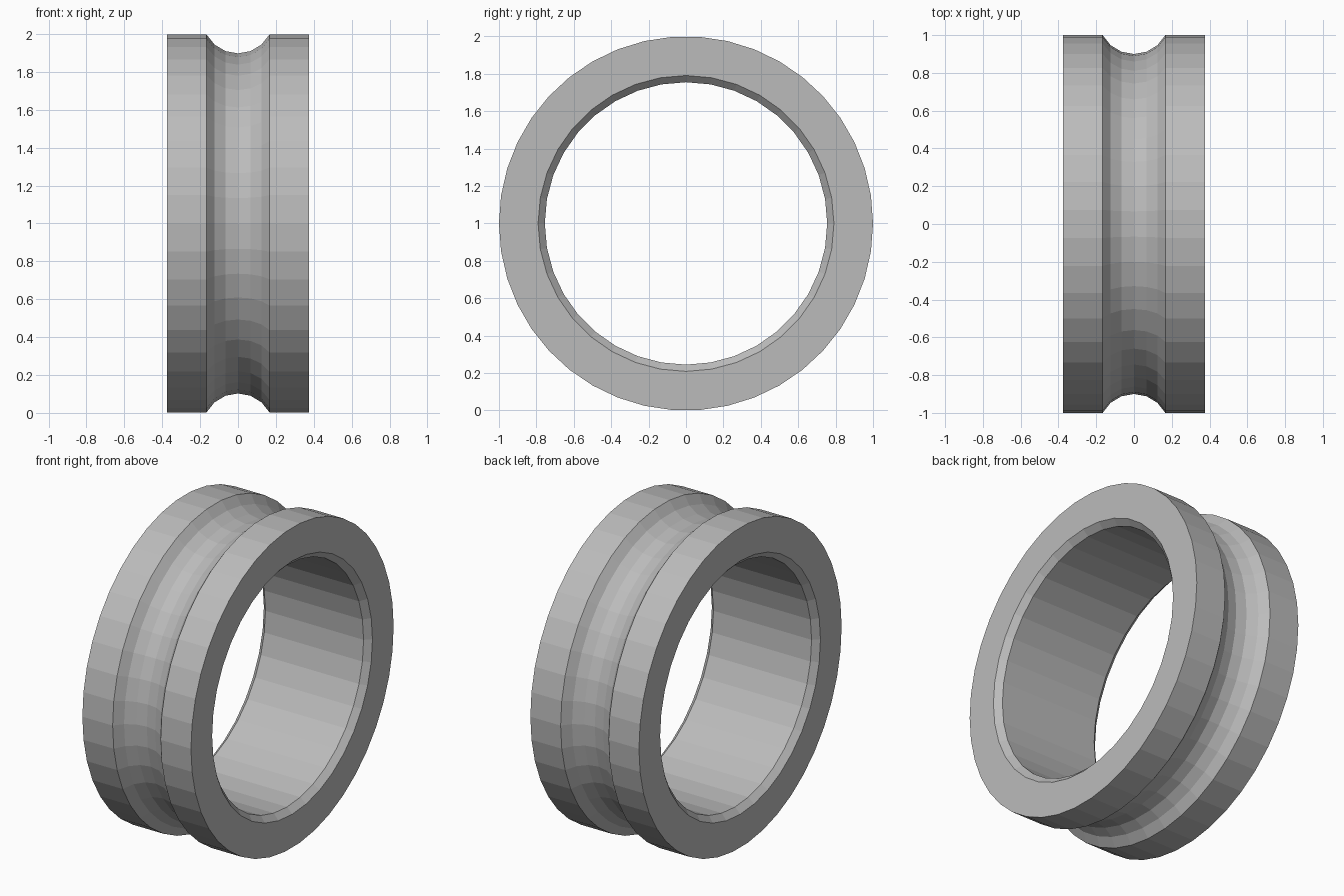
import bpy, bmesh
from math import sin, cos, tau, asin, pi

old = bpy.data.objects.get("Cube")
if old:
    bpy.data.objects.remove(old, do_unlink=True)

HALF, OUTER, BORE, CHAMFER = 0.375, 1.0, 0.755, 0.036
LIP, DEPTH = 0.166, 0.1


def revolve(bm, profile, sides):
    """Sweep (x, radius) points around the x axis; return the first and last loops' edges."""
    rings = []
    for x, r in profile:
        rings.append([bm.verts.new((x, r * cos(tau * i / sides), 1 + r * sin(tau * i / sides)))
                      for i in range(sides)])
    for a, b in zip(rings, rings[1:]):
        for i in range(sides):
            j = (i + 1) % sides
            bm.faces.new((a[i], a[j], b[j], b[i]))
    return [[bm.edges.get((r[i], r[i - 1])) for i in range(sides)] for r in (rings[0], rings[-1])]


# Concave groove around the middle of the rim
radius = (LIP ** 2 + DEPTH ** 2) / (2 * DEPTH)
sweep = asin(LIP / radius)
groove = [(radius * sin(sweep * k / 3),
           OUTER - DEPTH + radius * (1 - cos(sweep * k / 3))) for k in range(-3, 4)]

# Rim and chamfered bore
bm = bmesh.new()
rim = revolve(bm, [(-HALF, OUTER), *groove, (HALF, OUTER)], 42)
bore = revolve(bm, [(-HALF, BORE + CHAMFER), (CHAMFER - HALF, BORE),
                    (HALF - CHAMFER, BORE), (HALF, BORE + CHAMFER)], 36)

# Flat side faces
for outer_loop, inner_loop in zip(rim, bore):
    bmesh.ops.triangle_fill(bm, use_beauty=True, edges=outer_loop + inner_loop)
bmesh.ops.recalc_face_normals(bm, faces=bm.faces)

mesh = bpy.data.meshes.new("grooved_ring")
bm.to_mesh(mesh)
bm.free()
ring = bpy.data.objects.new("grooved_ring", mesh)
bpy.context.collection.objects.link(ring)

# Plain grey finish
grey = bpy.data.materials.new("plain grey")
grey.use_nodes = True
color = (0.5, 0.5, 0.5, 1)
grey.diffuse_color = color
grey.node_tree.nodes["Principled BSDF"].inputs["Base Color"].default_value = color
mesh.materials.append(grey)
